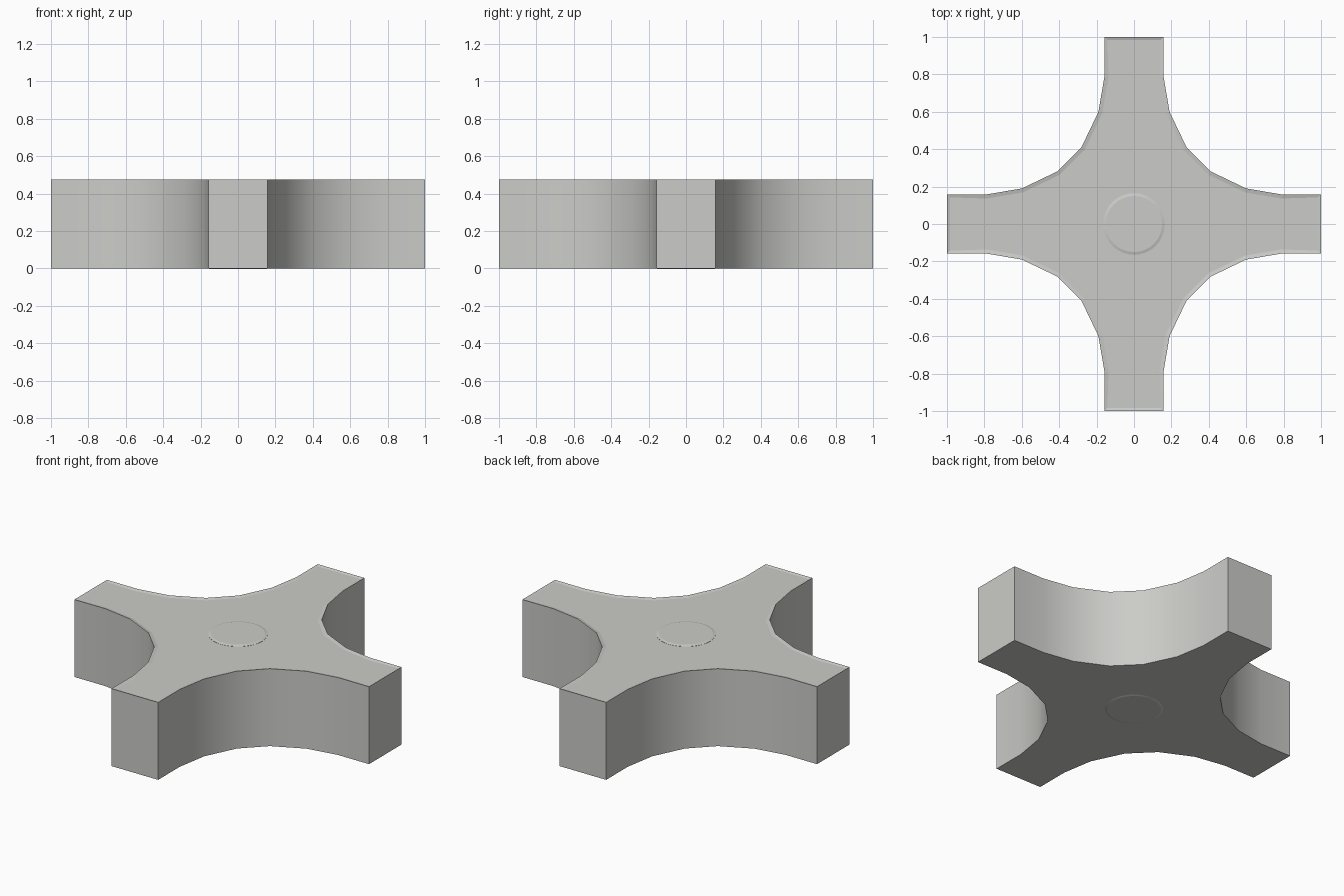
import bpy, bmesh, math

if "Cube" in bpy.data.objects:
    bpy.data.objects.remove(bpy.data.objects["Cube"])

HEIGHT = 0.475

grey = bpy.data.materials.new("light grey")
grey.diffuse_color = (0.60, 0.60, 0.58, 1)
grey.use_nodes = True
grey.node_tree.nodes["Principled BSDF"].inputs["Base Color"].default_value = grey.diffuse_color


def finish(bm, name):
    """Smooth the curved walls, keep corners and flat faces crisp."""
    bmesh.ops.recalc_face_normals(bm, faces=bm.faces)
    for f in bm.faces:
        f.smooth = abs(f.normal.z) < 0.1
    for e in bm.edges:
        e.smooth = len(e.link_faces) == 2 and e.calc_face_angle() < math.radians(30)
    mesh = bpy.data.meshes.new(name)
    bm.to_mesh(mesh)
    bm.free()
    mesh.materials.append(grey)
    obj = bpy.data.objects.new(name, mesh)
    bpy.context.collection.objects.link(obj)
    return obj


# Four-armed body: one concave quarter outline, turned four times
quarter = [(1, 0.158), (0.79, 0.158), (0.60, 0.19), (0.412, 0.28),
           (0.28, 0.412), (0.19, 0.60), (0.158, 0.79), (0.158, 1)]
outline = []
for turn in range(4):
    c, s = ((1, 0), (0, 1), (-1, 0), (0, -1))[turn]
    outline += [(x * c - y * s, x * s + y * c) for x, y in quarter]

bm = bmesh.new()
base = bm.faces.new([bm.verts.new((x, y, 0)) for x, y in outline])
ext = bmesh.ops.extrude_face_region(bm, geom=[base])
bmesh.ops.translate(bm, vec=(0, 0, HEIGHT),
                    verts=[v for v in ext["geom"] if isinstance(v, bmesh.types.BMVert)])
bmesh.ops.recalc_face_normals(bm, faces=bm.faces)
# Very shallow sunken top inside a thin rim
top = max(bm.faces, key=lambda f: f.calc_center_median().z)
bmesh.ops.inset_region(bm, faces=[top], thickness=0.022, depth=-0.005)
finish(bm, "cross_body")

# Low round boss on the top and underside
for name, z0, z1 in (("top_boss", HEIGHT - 0.02, HEIGHT),
                     ("bottom_boss", 0.015, -0.003)):
    bm = bmesh.new()
    rings = []
    for r, z in ((0.165, z0), (0.165, z1 - math.copysign(0.004, z1 - z0)), (0.15, z1)):
        rings.append([bm.verts.new((r * math.cos(a), r * math.sin(a), z))
                      for a in (math.tau * i / 32 for i in range(32))])
    for low, high in zip(rings, rings[1:]):
        for i in range(32):
            j = (i + 1) % 32
            bm.faces.new((low[i], low[j], high[j], high[i]))
    bm.faces.new(rings[0])
    bm.faces.new(rings[-1])
    finish(bm, name)
